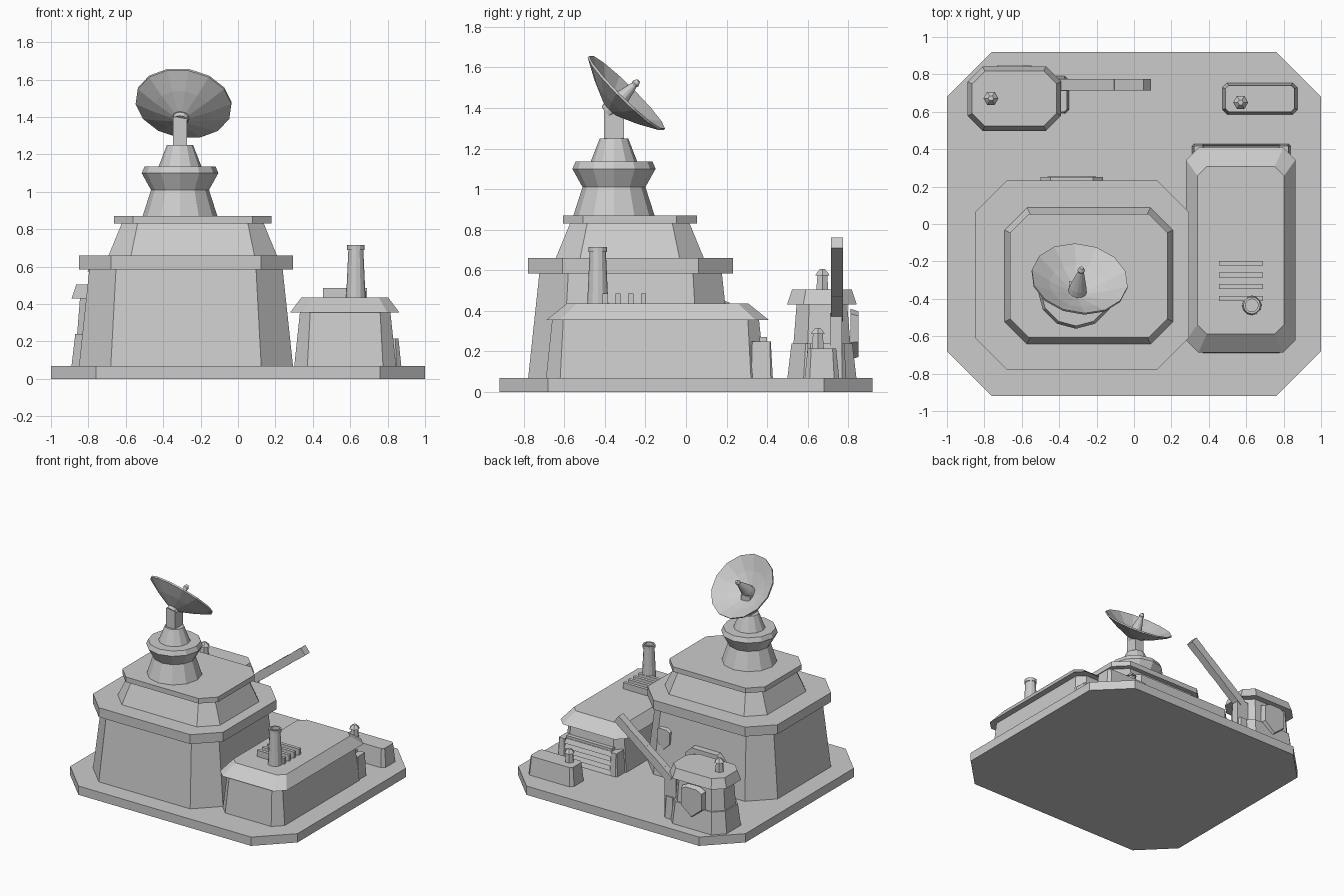
import bpy, bmesh, math
from mathutils import Matrix, Vector

default_cube = bpy.data.objects.get("Cube")
if default_cube:
    bpy.data.objects.remove(default_cube, do_unlink=True)

tone = 0.6
grey = bpy.data.materials.new("plain grey")
grey.use_nodes = True
grey.diffuse_color = (tone, tone, tone, 1)
grey.node_tree.nodes["Principled BSDF"].inputs["Base Color"].default_value = grey.diffuse_color


def loft(name, rings, matrix=Matrix()):
    """Join matching rings of points into a closed solid."""
    bm = bmesh.new()
    loops = [[bm.verts.new(point) for point in ring] for ring in rings]
    for lower, upper in zip(loops, loops[1:]):
        for i in range(len(lower)):
            bm.faces.new((lower[i - 1], lower[i], upper[i], upper[i - 1]))
    bm.faces.new(loops[0])
    bm.faces.new(loops[-1])
    bmesh.ops.remove_doubles(bm, verts=bm.verts[:], dist=1e-5)
    bmesh.ops.recalc_face_normals(bm, faces=bm.faces[:])
    bm.transform(matrix)
    mesh = bpy.data.meshes.new(name)
    bm.to_mesh(mesh)
    bm.free()
    mesh.materials.append(grey)
    bpy.context.collection.objects.link(bpy.data.objects.new(name, mesh))


def chamfered(centre, half, z, chamfer):
    """Rectangle with cut corners, walked around once."""
    (cx, cy), (hx, hy) = centre, half
    points = []
    for sx, sy in ((-1, -1), (1, -1), (1, 1), (-1, 1)):
        side_corner = (cx + sx * hx, cy + sy * (hy - chamfer), z)
        end_corner = (cx + sx * (hx - chamfer), cy + sy * hy, z)
        points += [side_corner, end_corner] if sx == sy else [end_corner, side_corner]
    return points


def block(name, centre, half, bottom, top, chamfer=0, taper=0):
    """Block with cut corners whose walls lean inward by taper."""
    hx, hy = half
    loft(name, [chamfered(centre, half, bottom, chamfer),
                chamfered(centre, (hx - taper, hy - taper), top, max(chamfer - taper / 2, 0))])


def turned(name, sides, matrix, profile):
    """Revolve (radius, height) pairs around local z."""
    turns = [math.tau * i / sides for i in range(sides)]
    loft(name, [[(r * math.cos(a), r * math.sin(a), z) for a in turns]
                for r, z in profile], matrix)


def plate(name, x, y, z, outline, depth, shrink=0.9):
    """Upright plate facing the back, slightly smaller on its face."""
    loft(name, [[(x + u * k, back, z + v * k) for u, v in outline]
                for back, k in ((y - depth, 1), (y, shrink))])


def shield(w, h):
    """Outline of a pointed shield."""
    shoulder = h * 0.8
    return [(-w, shoulder), (-w / 2, h), (w / 2, h), (w, shoulder),
            (w, -h / 3), (0, -h), (-w, -h / 3)]


def doorway(w, h, cut):
    """Outline of a door with cut upper corners."""
    return [(-w, 0), (w, 0), (w, h - cut), (w - cut, h), (cut - w, h), (-w, h - cut)]


# Ground slab
floor = 0.07
block("ground_slab", (0, 0), (1, 0.92), 0, floor, chamfer=0.24)

# Main tower tiers
tower, upper_tower = (-0.278, -0.273), (-0.242, -0.277)
wide, narrow = (0.572, 0.505), (0.45, 0.365)
ledge, deck, cornice, tower_top = 0.585, 0.66, 0.83, 0.87
block("tower_lower_wall", tower, wide, floor, ledge, chamfer=0.17, taper=0.055)
block("tower_lower_ledge", tower, wide, ledge, deck, chamfer=0.17)
block("tower_upper_wall", upper_tower, narrow, deck, cornice, chamfer=0.12, taper=0.07)
block("tower_upper_ledge", upper_tower, (0.42, 0.33), cornice, tower_top, chamfer=0.1)

# Tower door and wall shield
plate("tower_door_frame", -0.333, 0.25, floor, doorway(0.168, 0.31, cut=0.055), depth=0.1, shrink=1)
plate("tower_door", -0.333, 0.254, floor, doorway(0.13, 0.27, cut=0.045), depth=0.1, shrink=1)
plate("tower_shield", 0.05, 0.215, 0.36, shield(0.06, 0.09), depth=0.03)

# Dish pedestal: waist, flared collar and cone
pedestal = (-0.31, -0.355)
stand = Matrix.Translation((*pedestal, 0))
waist, collar, rim, neck = 1.01, 1.1, 1.135, 1.25
sides = 12
turned("pedestal_foot", sides, stand, [(0.2, tower_top), (0.155, waist)])
turned("pedestal_collar", sides, stand, [(0.155, waist), (0.205, collar), (0.19, rim)])
turned("pedestal_cone", sides, stand, [(0.115, rim), (0.07, neck)])
block("dish_post", pedestal, (0.038, 0.05), neck, 1.4)

# Dish shell, hub and feed horn, tipped back and slightly turned
aim = (Matrix.Translation((-0.29, -0.29, 1.478))
       @ Matrix.Rotation(math.radians(-10), 4, 'Z')
       @ Matrix.Rotation(math.radians(-45), 4, 'X'))
dish_radius, dish_depth, shell = 0.26, 0.12, 0.012


def bowl(share, lift):
    return dish_radius * share, dish_depth * (share ** 1.3 - 1) + lift


shares = [0.2, 0.6, 1]
turned("dish", 14, aim, [bowl(s, -shell) for s in shares] + [bowl(s, 0) for s in reversed(shares)])
turned("dish_hub", sides, aim, [(0.04, -0.14), (0.045, -0.11)])
turned("dish_feed", sides, aim, [(0.05, -0.1), (0.045, -0.065), (0.016, 0.05)])
turned("dish_feed_tip", sides, aim, [(0.016, 0.05), (0.02, 0.06), (0.01, 0.08)])

# Long hall
eaves, ridge = 0.355, 0.435
block("hall_wall", (0.573, -0.15), (0.272, 0.54), floor, eaves, chamfer=0.07, taper=0.03)
roof_centre, roof_half = Vector((0.571, -0.14)), Vector((0.292, 0.548))
roof_inset = Vector((0.06, 0.1))
loft("hall_roof", [chamfered(roof_centre, roof_half, eaves, 0.065),
                   chamfered(roof_centre, roof_half - roof_inset, ridge, 0.05)])

# Chimney with a hollow cap
chimney = Matrix.Translation((0.63, -0.435, 0))
cap_base, cap_top = 0.69, 0.715
turned("hall_chimney", sides, chimney, [(0.052, ridge), (0.04, cap_base)])
turned("chimney_cap", sides, chimney, [(0.046, cap_base), (0.046, cap_top),
                                       (0.034, cap_top), (0.034, cap_base)])

# Roof vents
for i in range(4):
    block("roof_vent", (0.573, -0.21 - i / 16), (0.118, 0.013), ridge, ridge + 0.05)

# Hall shutter door with posts
shutter_x, lintel = 0.573, 0.25
for side in (-1, 1):
    block("door_post", (shutter_x + side * 0.228, 0.37), (0.035, 0.058), floor, lintel,
          chamfer=0.01, taper=0.01)
slats = 5
slat_height = (lintel - floor) / slats
for i in range(slats):
    bottom = floor + i * slat_height
    block("shutter_slat", (shutter_x, 0.37), (0.21, 0.058 - i / 400),
          bottom, bottom + slat_height, taper=0.014)
block("shutter_lintel", (shutter_x, 0.36), (0.2, 0.04), lintel, lintel + 0.02)

# Small store
store, store_top = (0.673, 0.67), 0.215
block("store", store, (0.2, 0.085), floor, store_top, chamfer=0.025, taper=0.015)

# Gatehouse
gatehouse = (-0.64, 0.67)
plinth, gate_eaves, gate_top = 0.24, 0.43, 0.505
block("gatehouse_base", gatehouse, (0.25, 0.17), floor, plinth, chamfer=0.08, taper=0.02)
block("gatehouse_wall", gatehouse, (0.22, 0.14), plinth, gate_eaves, chamfer=0.07, taper=0.015)
block("gatehouse_roof", gatehouse, (0.25, 0.172), gate_eaves, gate_top, chamfer=0.08, taper=0.025)
plate("gatehouse_shield", -0.64, 0.85, 0.285, shield(0.1, 0.125), depth=0.04)

# Barrier mount and raised arm
block("barrier_mount", (-0.4, 0.69), (0.052, 0.1), floor, plinth, chamfer=0.02, taper=0.01)
block("barrier_pivot", (-0.4, 0.74), (0.05, 0.03), floor, 0.39)
start, end = Vector((-0.4, 0.745, 0.37)), Vector((0.07, 0.745, 0.735))
along = (end - start).normalized()
side = Vector((0, 0.03, 0))
segments = 6
for i in range(segments):
    joints = [start.lerp(end, step / segments) for step in (i, i + 1)]
    up = side.cross(along) * (1 + i % 2 / 15)
    loft("barrier_arm_segment", [[p + side + up, p - side + up, p - side - up, p + side - up]
                                 for p in joints])

# Roof lamps: stem and pointed hood
for x, y, base in ((-0.765, 0.672, gate_top), (0.57, 0.65, store_top)):
    spot = Matrix.Translation((x, y, base))
    turned("lamp_stem", 6, spot, [(0.034, 0), (0.028, floor)])
    turned("lamp_hood", 6, spot, [(0.04, floor), (0.034, 0.08), (0.015, 0.1)])
